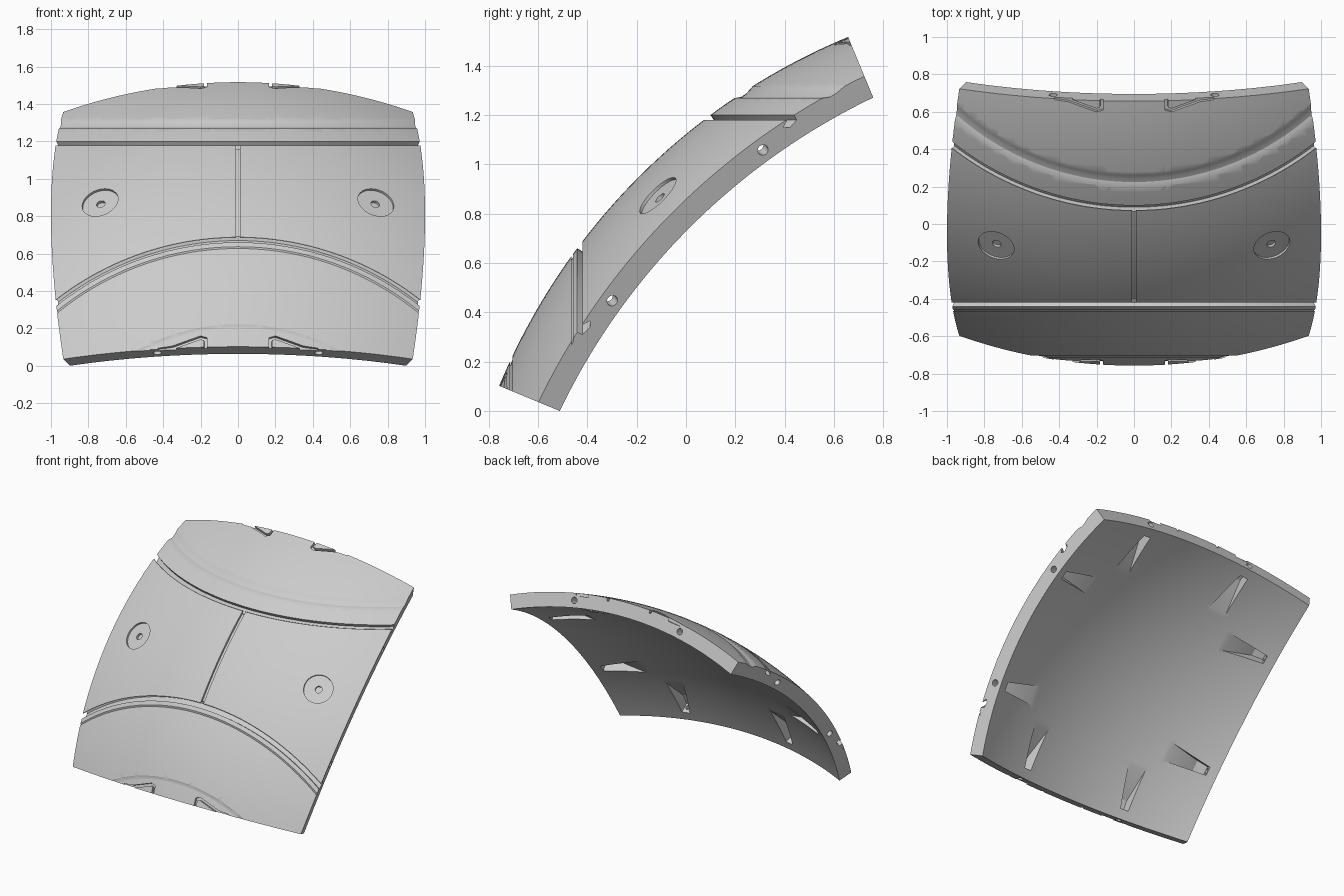
import bpy, bmesh
from math import sin, cos, tan, radians, sqrt
from mathutils import Vector

cube = bpy.data.objects.get("Cube")
if cube:
    bpy.data.objects.remove(cube, do_unlink=True)

HALF = radians(22.5)
R_OUT, R_IN = 1 / sin(HALF), 2.513
R_MID = (R_OUT + R_IN) / 2
C = Vector((0, 1.657, -0.898))              # centre of the sphere
X, Y, Z = Vector((1, 0, 0)), Vector((0, 1, 0)), Vector((0, 0, 1))
U, N = (Y + Z).normalized(), (Z - Y).normalized()

grey = bpy.data.materials.new("light_grey")
grey.use_nodes = True
colour = (0.6, 0.6, 0.6, 1)
grey.diffuse_color = colour
grey.node_tree.nodes["Principled BSDF"].inputs["Base Color"].default_value = colour


def to_object(bm, name):
    bmesh.ops.recalc_face_normals(bm, faces=bm.faces)
    mesh = bpy.data.meshes.new(name)
    bm.to_mesh(mesh)
    bm.free()
    obj = bpy.data.objects.new(name, mesh)
    bpy.context.collection.objects.link(obj)
    mesh.materials.append(grey)
    return obj


def sweep(bm, axis, f, g, start, end, profile, steps=72):
    """Revolve an (offset along axis, depth below surface) profile."""
    loops = []
    for i in range(steps + 1):
        t = radians(start + (end - start) * i / steps)
        out = f * cos(t) + g * sin(t)
        loops.append([bm.verts.new(C + axis * a + out * sqrt((R_OUT - d) ** 2 - a * a))
                      for a, d in profile])
    n = len(profile)
    for p, q in zip(loops, loops[1:]):
        for j in range(n):
            bm.faces.new((p[j], p[(j + 1) % n], q[(j + 1) % n], q[j]))
    bm.faces.new(loops[0])
    bm.faces.new(loops[-1])


def prism(bm, outline, offset):
    """Extrude a closed outline along an offset."""
    a = [bm.verts.new(p) for p in outline]
    b = [bm.verts.new(p + offset) for p in outline]
    bm.faces.new(a)
    bm.faces.new(b)
    for j in range(len(a)):
        k = (j + 1) % len(a)
        bm.faces.new((a[j], a[k], b[k], b[j]))


def cylinder(bm, base, direction, radius, length, sides=32):
    d = direction.normalized()
    u = d.orthogonal().normalized()
    v = d.cross(u)
    angles = [radians(360 * i / sides) for i in range(sides)]
    prism(bm, [base + (u * cos(t) + v * sin(t)) * radius for t in angles], d * length)


def edge_frame(k, angle):
    """Along-edge, inward and radial directions at a place on edge k."""
    e = (U, X, -U, -X)[k]
    t = (X, U, X, U)[k]
    d = N * cos(HALF) + e * sin(HALF)
    inward = N * sin(HALF) - e * cos(HALF)
    a = radians(angle)
    return t * cos(a) - d * sin(a), inward, d * cos(a) + t * sin(a)


# Shell: a square patch of sphere with edges cut toward the centre
bm = bmesh.new()
bmesh.ops.create_grid(bm, x_segments=48, y_segments=48, size=1)
for v in bm.verts:
    d = X * tan(v.co.x * HALF) + U * tan(v.co.y * HALF) + N
    v.co = d.normalized() * R_OUT
inner = bmesh.ops.extrude_face_region(bm, geom=bm.faces[:], use_keep_orig=True)
for v in inner["geom"]:
    if isinstance(v, bmesh.types.BMVert):
        v.co *= R_IN / R_OUT
for v in bm.verts:
    v.co += C
panel = to_object(bm, "curved_panel")

# Ring grooves across the upper and lower parts
grooves = bmesh.new()
undercut = [(2.077, -.03), (2.077, .002), (2.047, .02), (2.047, .035),
            (2.077, .025), (2.098, 0), (2.11, -.03)]
soft = [(2.166, -.03), (2.166, 0), (2.171, .012), (2.185, .011), (2.2, .006),
        (2.215, 0), (2.235, -.03)]
sweep(grooves, Z, -Y, X, -50, 50, undercut)
sweep(grooves, Z, -Y, X, -50, 50, soft)
sweep(grooves, -Y, Z, X, -50, 50, undercut)
for a, width, depth in ((2.115, .007, .008), (2.361, .009, .007)):
    sweep(grooves, -Y, Z, X, -50, 50,
          [(a, -.02), (a, depth), (a + width, depth), (a + width, -.02)])

# Centre seam, round recesses and bent slots at the two ends
recesses = bmesh.new()
sweep(recesses, X, -Y, Z, 37.2, 52.9,
      [(-.012, -.03), (-.012, .015), (.012, .015), (.012, -.03)], 24)
dots = bmesh.new()
slot = [(.165, -.05), (.165, .055), (.2, .066), (.35, .014), (.43, .006),
        (.43, -.05), (.34, -.05), (.33, .001), (.2, .046), (.182, .04), (.182, -.05)]
for side in (-1, 1):
    d = N * cos(radians(16.4)) + X * side * sin(radians(16.4))
    cylinder(recesses, C + d * (R_OUT - .015), d, .1, .1, 48)
    cylinder(dots, C + d * (R_OUT - .03), d, .024, .1, 24)
    for k in (0, 2):
        t, i, r = edge_frame(k, 6 * side)
        base = C + r * (R_OUT - .022)
        prism(recesses, [base + t * side * (x - .273) + i * s for x, s in slot], r * .08)

# Bolt holes in every edge, each with a tapered pocket on the inside
holes = bmesh.new()
for k in range(4):
    for side in (-1, 1):
        t, i, r = edge_frame(k, 9.7 * side)
        cylinder(holes, C + r * R_MID - i * .05, i, .022, .15, 24)
        pocket = []
        for s, w, top in ((.07, .03, 2.594), (.15, .037, 2.594), (.37, .065, 2.484)):
            for h in (top, 2.4):
                pocket += [dots.verts.new(C + r * h + i * s + t * q) for q in (-w, w)]
        bmesh.ops.convex_hull(dots, input=pocket)

# Cut everything out of the shell
bpy.context.view_layer.objects.active = panel
for part, name in ((grooves, "groove_cutter"), (recesses, "recess_cutter"),
                   (dots, "pocket_cutter"), (holes, "hole_cutter")):
    cutter = to_object(part, name)
    cutter.hide_render = True
    mod = panel.modifiers.new(name, 'BOOLEAN')
    mod.operation = 'DIFFERENCE'
    mod.solver = 'EXACT'
    mod.object = cutter
    bpy.ops.object.modifier_apply(modifier=mod.name)
    bpy.data.objects.remove(cutter, do_unlink=True)

bpy.ops.object.select_all(action='DESELECT')
panel.select_set(True)
bpy.ops.object.shade_smooth_by_angle(angle=radians(25))
